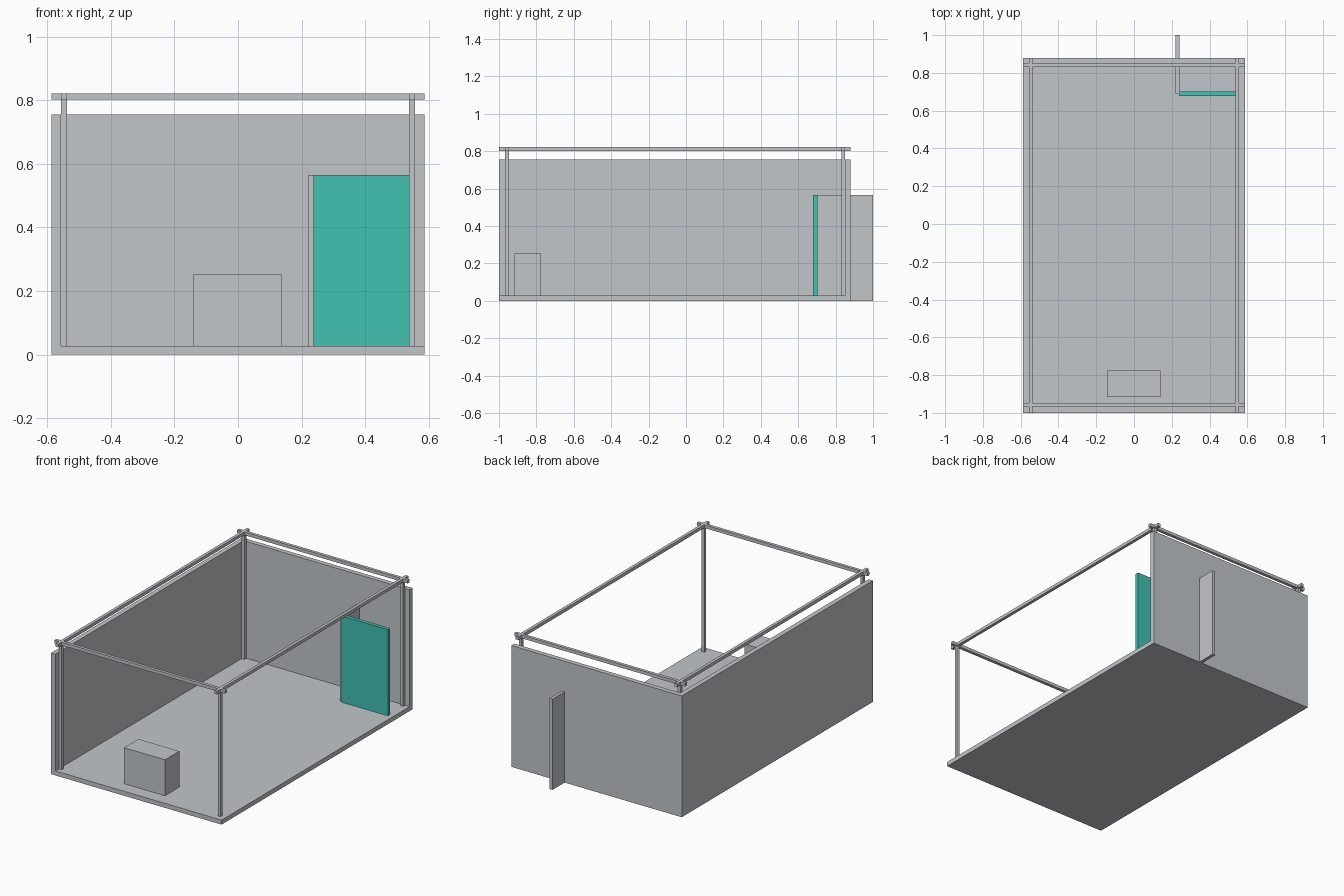
import bpy
import bmesh
from mathutils import Vector

cube = bpy.data.objects.get("Cube")
if cube:
    bpy.data.objects.remove(cube, do_unlink=True)


def make_material(name, rgb):
    mat = bpy.data.materials.new(name)
    mat.use_nodes = True
    color = (*rgb, 1.0)
    mat.diffuse_color = color
    mat.node_tree.nodes["Principled BSDF"].inputs["Base Color"].default_value = color
    return mat


GREY = make_material("light grey", (0.54, 0.565, 0.584))
TEAL = make_material("teal", (0.053, 0.54, 0.45))


def box(name, x, y, z, mat=GREY):
    """Axis-aligned box given its (min, max) range on each axis."""
    low, high = (Vector(p) for p in zip(x, y, z))
    bm = bmesh.new()
    bmesh.ops.create_cube(bm, size=1)
    bmesh.ops.scale(bm, vec=high - low, verts=bm.verts)
    bmesh.ops.translate(bm, vec=(low + high) / 2, verts=bm.verts)
    mesh = bpy.data.meshes.new(name)
    bm.to_mesh(mesh)
    bm.free()
    mesh.materials.append(mat)
    obj = bpy.data.objects.new(name, mesh)
    bpy.context.collection.objects.link(obj)
    return obj


# Room extents
HALF_X = 0.587
FRONT, BACK = -1.0, 0.88
FLOOR, WALL_TOP = 0.028, 0.755
WALL = 0.03
RAIL_LOW, RAIL_TOP = 0.802, 0.822
HALF_BAR = 0.0095

# Floor slab and the two closed walls
box("floor", (-HALF_X, HALF_X), (FRONT, BACK), (0, FLOOR))
box("side_wall", (-HALF_X, -HALF_X + WALL), (FRONT, BACK), (0, WALL_TOP))
box("back_wall", (-HALF_X + WALL, HALF_X), (BACK - WALL, BACK), (0, WALL_TOP))

# Frame: corner posts and overlapping top rails
post_x = {"right": -0.547, "left": 0.547}
post_y = {"front": -0.957, "back": 0.84}


def bar(centre):
    return (centre - HALF_BAR, centre + HALF_BAR)


for side, px in post_x.items():
    box(f"{side}_top_rail", bar(px), (FRONT, BACK), (RAIL_LOW, RAIL_TOP))
    for end, py in post_y.items():
        box(f"{end}_{side}_post", bar(px), bar(py), (FLOOR, RAIL_LOW))
for end, py in post_y.items():
    box(f"{end}_top_rail", (-HALF_X, HALF_X), bar(py), (RAIL_LOW, RAIL_TOP))

# Door panel and the partition passing through the back wall
DOOR_TOP = 0.565
box("door_panel", (0.238, 0.557), (0.678, 0.702), (0.001, DOOR_TOP), TEAL)
box("partition", (0.22, 0.24), (0.688, 1.0), (0, DOOR_TOP))

# Block standing near the front
box("floor_block", (-0.142, 0.139), (-0.917, -0.776), (FLOOR, 0.252))
